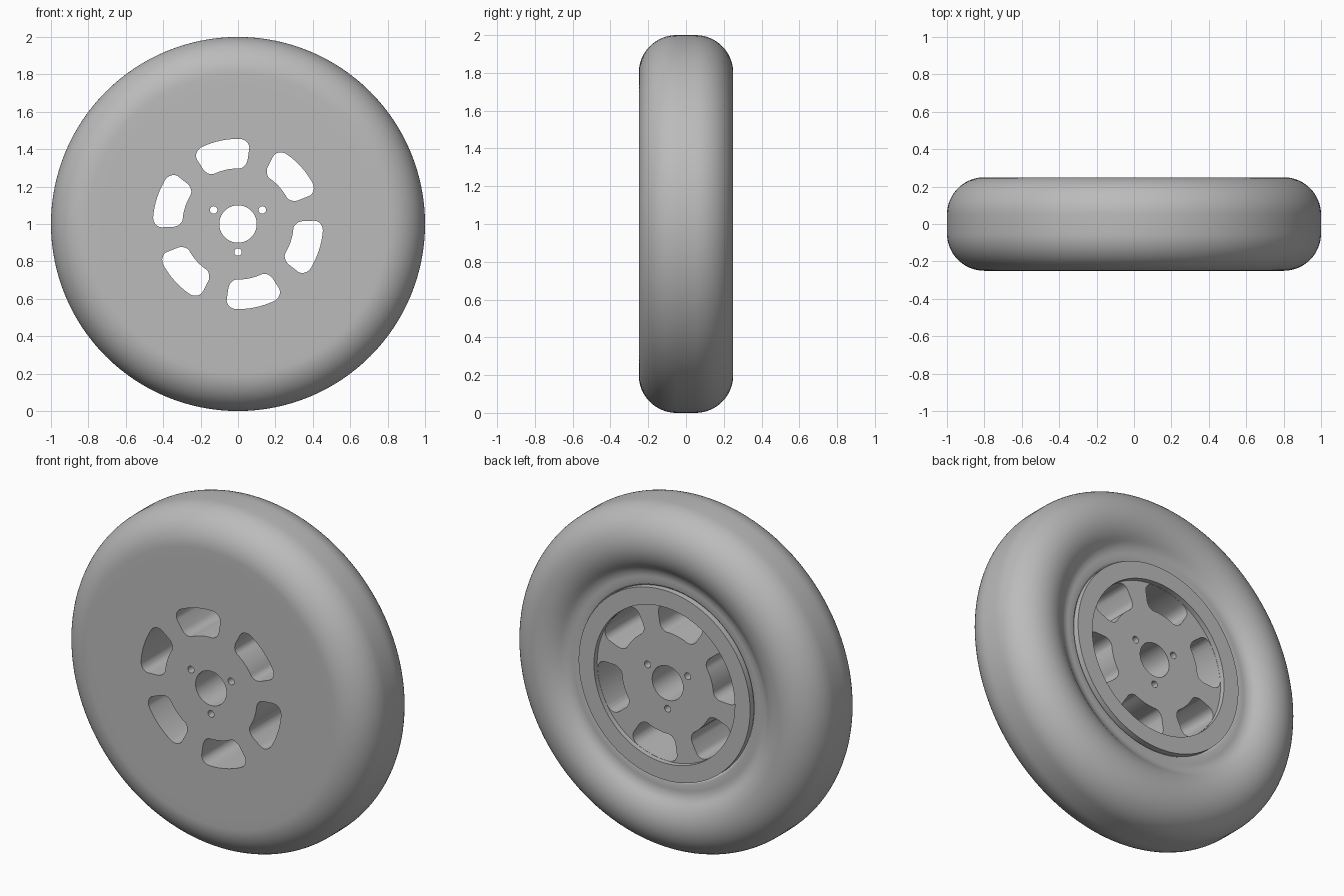
import bpy, bmesh
from math import cos, sin, pi, radians
from mathutils import Matrix, Vector

if "Cube" in bpy.data.objects:
    bpy.data.objects.remove(bpy.data.objects["Cube"])

CENTRE = Vector((0, 0, 1))


def material(name, value):
    mat = bpy.data.materials.new(name)
    mat.use_nodes = True
    colour = (value, value, value, 1)
    mat.diffuse_color = colour
    mat.node_tree.nodes["Principled BSDF"].inputs["Base Color"].default_value = colour
    return mat


def add_object(name, bm):
    bmesh.ops.recalc_face_normals(bm, faces=bm.faces)
    mesh = bpy.data.meshes.new(name)
    bm.to_mesh(mesh)
    bm.free()
    obj = bpy.data.objects.new(name, mesh)
    obj.location = CENTRE
    bpy.context.collection.objects.link(obj)
    return obj


def arc(r, y, size, start, end, steps):
    """Profile points (radius, depth) along a circular arc, in degrees."""
    angles = [radians(start + (end - start) * i / steps) for i in range(steps + 1)]
    return [(r + size * cos(a), y + size * sin(a)) for a in angles]


def revolve(name, profile, segments=128):
    """Turn a closed (radius, depth) profile around the axle."""
    bm = bmesh.new()
    rings = []
    for i in range(segments):
        a = 2 * pi * i / segments
        rings.append([bm.verts.new((r * cos(a), y, r * sin(a))) for r, y in profile])
    n = len(profile)
    for i, ring in enumerate(rings):
        following = rings[(i + 1) % segments]
        for j in range(n):
            k = (j + 1) % n
            bm.faces.new((ring[j], ring[k], following[k], following[j]))
    return add_object(name, bm)


def opening_outline(inner=0.297, outer=0.455, half_angle=20.5, corner=0.05):
    """Ring-sector outline with rounded corners, as (angle, radius) pairs."""
    mid = (inner + outer) / 2
    w, h = radians(half_angle) * mid, (outer - inner) / 2
    flat = []
    for quarter, (sx, sy) in enumerate(((1, 1), (-1, 1), (-1, -1), (1, -1))):
        cx, cy = sx * (w - corner), sy * (h - corner)
        for i in range(9):
            a = pi / 2 * (quarter + i / 8)
            flat.append((cx + corner * cos(a), cy + corner * sin(a)))
        # Extra points so the long edges follow the curve of the wheel
        if quarter in (0, 2):
            flat += [(cx * (1 - 2 * t / 8), sy * h) for t in range(1, 8)]
    return [(u / mid, mid + v) for u, v in flat]


def add_prism(bm, points):
    """Close an (x, z) outline into a prism running through the wheel."""
    front = [bm.verts.new((x, -0.4, z)) for x, z in points]
    back = [bm.verts.new((x, 0.4, z)) for x, z in points]
    bm.faces.new(front)
    bm.faces.new(back[::-1])
    for i in range(len(points)):
        k = (i + 1) % len(points)
        bm.faces.new((front[i], back[i], back[k], front[k]))


# Tyre, rim and hub as one turned body: closed front, stepped back
profile = [(0.10, -0.25), (0.30, -0.25), (0.56, -0.25), (0.74, -0.25)]
profile += arc(0.80, -0.05, 0.20, -90, 0, 16)
profile += arc(0.80, 0.05, 0.20, 0, 130, 22)
profile += arc(0.6071, 0.2798, 0.10, -50, -90, 6)[1:]
profile += [(0.58, 0.1798), (0.565, 0.176), (0.555, 0.165)]
profile += [(0.555, 0.20), (0.456, 0.20), (0.456, 0.17), (0.30, 0.17), (0.10, 0.17)]
wheel = revolve("wheel", profile)

# Six window openings and three bolt holes
bm = bmesh.new()
outline = opening_outline()
for i in range(6):
    turn = radians(102 + 60 * i)
    add_prism(bm, [(r * cos(a + turn), r * sin(a + turn)) for a, r in outline])
for i in range(3):
    a = radians(30 + 120 * i)
    add_prism(bm, [(0.15 * cos(a) + 0.02 * cos(pi * t / 8),
                    0.15 * sin(a) + 0.02 * sin(pi * t / 8)) for t in range(16)])
cutter = add_object("opening_cutter", bm)
cutter.hide_render = True

cut = wheel.modifiers.new("openings", "BOOLEAN")
cut.operation = "DIFFERENCE"
cut.solver = "EXACT"
cut.object = cutter
bpy.context.view_layer.objects.active = wheel
wheel.select_set(True)
bpy.ops.object.modifier_apply(modifier=cut.name)
bpy.data.objects.remove(cutter)

wheel.data.materials.clear()
wheel.data.materials.append(material("plain_grey", 0.5))
bpy.ops.object.shade_smooth_by_angle(angle=radians(30))
